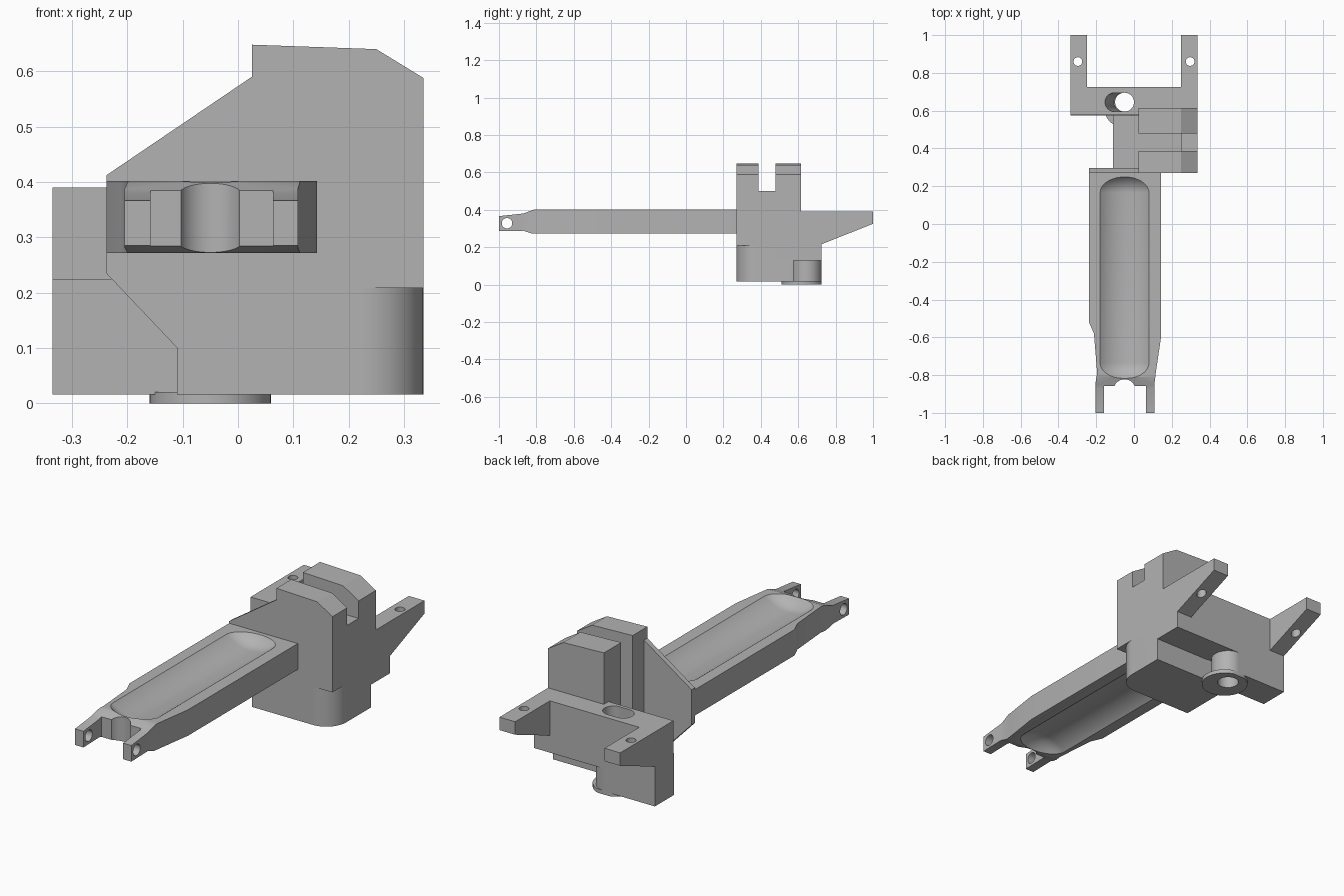
import bpy, bmesh, math
from mathutils import Matrix, Vector

if "Cube" in bpy.data.objects:
    bpy.data.objects.remove(bpy.data.objects["Cube"])

grey = bpy.data.materials.new("plain_grey")
grey.use_nodes = True
colour = (0.45, 0.45, 0.45, 1)
grey.diffuse_color = colour
grey.node_tree.nodes["Principled BSDF"].inputs["Base Color"].default_value = colour


def finish(bm, name):
    bmesh.ops.recalc_face_normals(bm, faces=bm.faces)
    mesh = bpy.data.meshes.new(name)
    bm.to_mesh(mesh)
    bm.free()
    mesh.materials.append(grey)
    obj = bpy.data.objects.new(name, mesh)
    bpy.context.collection.objects.link(obj)
    return obj


def prism(name, profile, axis, start, end):
    """Extrude a 2D profile along an axis; the profile uses the other two."""
    def place(p, t):
        return {"x": (t, *p), "y": (p[0], t, p[1]), "z": (*p, t)}[axis]
    bm = bmesh.new()
    face = bm.faces.new([bm.verts.new(place(p, start)) for p in profile])
    moved = bmesh.ops.extrude_face_region(bm, geom=[face])["geom"]
    shift = Vector(place((0, 0), end - start))
    bmesh.ops.translate(bm, vec=shift,
                        verts=[v for v in moved if isinstance(v, bmesh.types.BMVert)])
    return finish(bm, name)


def box(name, x, y, z):
    return prism(name, [(x[0], y[0]), (x[1], y[0]), (x[1], y[1]), (x[0], y[1])], "z", *z)


def circle(cx, cy, r, n=40):
    return [(cx + r * math.cos(math.tau * i / n), cy + r * math.sin(math.tau * i / n))
            for i in range(n)]


def hull(name, points):
    bm = bmesh.new()
    for p in points:
        bm.verts.new(p)
    bmesh.ops.convex_hull(bm, input=bm.verts)
    loose = [v for v in bm.verts if not v.link_faces]
    bmesh.ops.delete(bm, geom=loose, context="VERTS")
    return finish(bm, name)


def cut(obj, cutter, operation="DIFFERENCE"):
    mod = obj.modifiers.new("cut", "BOOLEAN")
    mod.operation, mod.solver, mod.object = operation, "EXACT", cutter
    bpy.context.view_layer.objects.active = obj
    bpy.ops.object.modifier_apply(modifier=mod.name)
    bpy.data.objects.remove(cutter)


def scoop(z, y0, y1):
    """Long rounded dish cutter, a hull of two squashed spheres."""
    points = []
    for y in (y0, y1):
        bm = bmesh.new()
        turn = Matrix.Translation((-0.05, y, z)) @ Matrix.Diagonal((1, 0.65, 1, 1)) \
            @ Matrix.Rotation(math.pi / 2, 4, "X")
        bmesh.ops.create_uvsphere(bm, u_segments=72, v_segments=24, radius=0.2, matrix=turn)
        points += [v.co.copy() for v in bm.verts]
        bm.free()
    return hull("scoop_cutter", points)


# Lever arm: plan outline trimmed by the side profile
lever = prism("lever_arm", [
    (-0.238, 0.28), (-0.238, -0.52), (-0.212, -0.58), (-0.195, -0.79), (-0.205, -0.85),
    (-0.205, -1), (-0.158, -1), (-0.158, -0.857), (0.063, -0.857), (0.063, -1),
    (0.108, -1), (0.108, -0.85), (0.115, -0.79), (0.143, -0.6), (0.143, 0.28)],
    "z", 0.2, 0.5)
cut(lever, prism("side_trim", [
    (0.29, 0.272), (0.29, 0.402), (-0.81, 0.402), (-0.87, 0.38), (-1.01, 0.365),
    (-1.01, 0.285), (-0.87, 0.288), (-0.82, 0.272)], "x", -0.4, 0.4), "INTERSECT")
cut(lever, scoop(0.402 + 0.152, -0.735, 0.165))
cut(lever, scoop(0.272 - 0.152, -0.735, 0.165))
cut(lever, prism("end_notch", circle(-0.05, -0.88, 0.058), "z", 0.2, 0.5))
cut(lever, prism("pin_hole", circle(-0.957, 0.328, 0.028), "x", -0.4, 0.4))

# Front plate with sloping shoulder
parts = [lever]
parts.append(prism("front_plate", [
    (-0.238, 0.412), (0.025, 0.59), (0.1, 0.59), (0.1, 0.08), (-0.11, 0.1),
    (-0.238, 0.235)], "y", 0.27, 0.296))

# Split tower with the side wall closing the slot
tower = [(0.025, 0.13), (0.335, 0.13), (0.335, 0.588), (0.25, 0.64), (0.025, 0.648)]
front_tower = [(x, max(z, 0.208)) for x, z in tower]
parts.append(prism("front_tower", front_tower, "y", 0.27, 0.387))
parts.append(prism("rear_tower", tower, "y", 0.478, 0.615))
parts.append(box("slot_wall", (0.25, 0.335), (0.38, 0.485), (0.2, 0.5)))

# Lower block with one rounded vertical corner
corner = [(0.225 + 0.11 * math.sin(a), 0.38 - 0.11 * math.cos(a))
          for a in (math.pi / 2 * i / 12 for i in range(13))]
parts.append(prism("lower_block",
                   [(-0.11, 0.27)] + corner + [(0.335, 0.575), (-0.11, 0.575)],
                   "z", 0.016, 0.21))

# Rear bracket with two pierced ears
rear = box("rear_bracket", (-0.335, 0.335), (0.578, 0.725), (0.13, 0.39))
wing = box("lower_wing", (-0.335, -0.05), (0.574, 0.725), (0.016, 0.225))
ring = prism("pivot_ring", circle(-0.05, 0.645, 0.08), "z", 0, 0.16)
foot = prism("foot_disc", circle(-0.05, 0.62, 0.11), "z", 0, 0.02)
cut(foot, box("foot_trim", (-0.4, 0.4), (0.725, 0.9), (-0.1, 0.1)))
for side, name in ((-1, "right_ear"), (1, "left_ear")):
    ends = sorted((side * 0.248, side * 0.335))
    ear = prism(name, [(0.71, 0.21), (1, 0.325), (1, 0.39), (0.71, 0.39)], "x", *ends)
    cut(ear, prism("ear_hole", circle(side * 0.297, 0.86, 0.023), "z", 0.1, 0.5))
    parts.append(ear)

# Upright pivot hole and the slanted bore beside it
for part in (rear, wing, ring, foot):
    cut(part, prism("pivot_hole", circle(-0.05, 0.645, 0.05), "z", -0.1, 0.5))
slant = [(x, y, 0.2) for x, y in circle(-0.05, 0.645, 0.0495)]
slant += [(x, y, 0.4) for x, y in circle(-0.107, 0.645, 0.0495)]
slant += [(x, y, 0.4) for x, y in circle(-0.05, 0.645, 0.0495)]
cut(rear, hull("slant_bore", slant))
parts += [rear, wing, ring, foot]

# Smooth the curved faces and keep the hard edges
bpy.ops.object.select_all(action="DESELECT")
for part in parts:
    part.select_set(True)
bpy.context.view_layer.objects.active = lever
bpy.ops.object.shade_smooth_by_angle(angle=math.radians(25))
